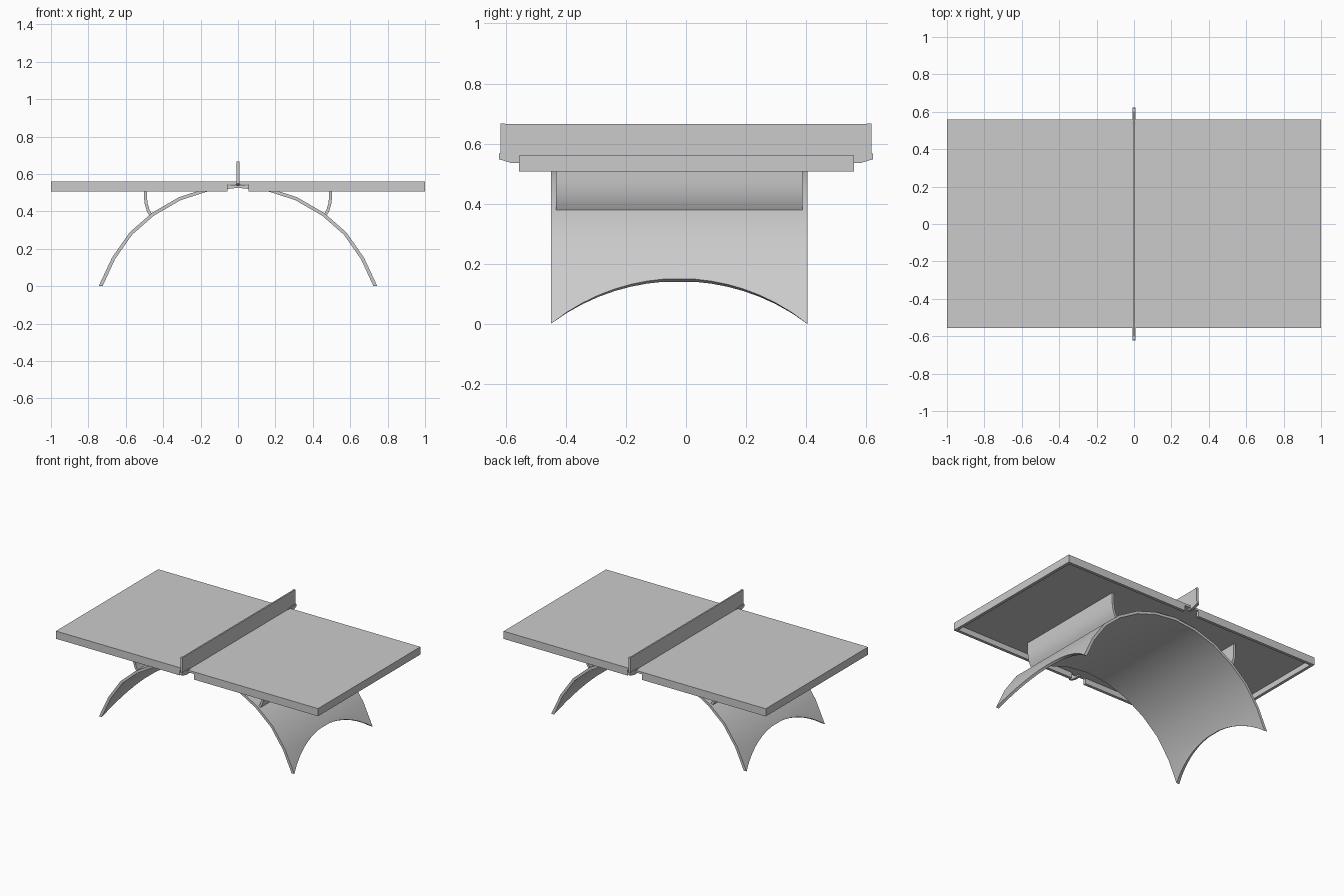
import bpy, bmesh, math
from mathutils import Vector

if "Cube" in bpy.data.objects:
    bpy.data.objects.remove(bpy.data.objects["Cube"])


def finish(name, bm, smooth=False):
    bmesh.ops.recalc_face_normals(bm, faces=bm.faces)
    me = bpy.data.meshes.new(name)
    bm.to_mesh(me)
    bm.free()
    ob = bpy.data.objects.new(name, me)
    bpy.context.collection.objects.link(ob)
    if smooth:
        bpy.ops.object.select_all(action='DESELECT')
        ob.select_set(True)
        bpy.context.view_layer.objects.active = ob
        bpy.ops.object.shade_smooth_by_angle(angle=math.radians(30))
    return ob


def box(name, x0, x1, y0, y1, z0, z1):
    bm = bmesh.new()
    bmesh.ops.create_cube(bm, size=1)
    for v in bm.verts:
        v.co = ((x0 + x1) / 2 + v.co.x * (x1 - x0),
                (y0 + y1) / 2 + v.co.y * (y1 - y0),
                (z0 + z1) / 2 + v.co.z * (z1 - z0))
    return finish(name, bm)


def offset(pts, t):
    """Shift an open xz profile sideways by t (to the right of its direction)."""
    out = []
    for i, p in enumerate(pts):
        a, b = pts[max(i - 1, 0)], pts[min(i + 1, len(pts) - 1)]
        d = (Vector(b) - Vector(a)).normalized()
        out.append((p[0] + d.y * t, p[1] - d.x * t))
    return out


def shell(name, section, ys):
    """Curved plate: section(y) gives (outer, inner) xz profiles at each y."""
    bm = bmesh.new()
    rings = []
    for y in ys:
        outer, inner = section(y)
        rings.append([bm.verts.new((x, y, z)) for x, z in outer + inner[::-1]])
    n = len(rings[0])
    for r, s in zip(rings, rings[1:]):
        for i in range(n):
            j = (i + 1) % n
            bm.faces.new((r[i], r[j], s[j], s[i]))
    for r in (rings[0], rings[-1]):
        for i in range(n // 2 - 1):
            bm.faces.new((r[i], r[i + 1], r[n - 2 - i], r[n - 1 - i]))
    return finish(name, bm, True)


# table top: thin slab with a rim below, notched at the middle of each long side
Y0, Y1, ZB, ZS, ZT = -0.556, 0.559, 0.507, 0.545, 0.56
RIM = 0.02
box("table_top", -1, 1, Y0, Y1, ZS, ZT)
for s, side in ((-1, "left"), (1, "right")):
    xs = sorted((s, s * (1 - RIM)))
    box(side + "_end_rim", *xs, Y0, Y1, ZB, ZS)
    xs = sorted((s * (1 - RIM), s * 0.055))
    box(side + "_front_rim", *xs, Y0, Y0 + RIM, ZB, ZS)
    box(side + "_back_rim", *xs, Y1 - RIM, Y1, ZB, ZS)

# arched base with scooped feet
half = [(-0.745, 0), (-0.674, 0.152), (-0.580, 0.287), (-0.46, 0.392),
        (-0.315, 0.476), (-0.16, 0.526)]
arch_out = half + [(0, 0.544)] + [(-x, z) for x, z in half[::-1]]
arch_in = offset(arch_out, 0.018)
arch_in[0], arch_in[-1] = (-0.724, 0), (0.724, 0)
YC, HW = -0.023, 0.427
R, DROP = 0.683, 0.533


def arch_section(y):
    f = (math.sqrt(R * R - (y - YC) ** 2) - DROP) / 0.151
    f = min(max(f, 0), 0.98)
    res = []
    for prof in (arch_out, arch_in):
        p = [Vector(q) for q in prof]
        p[0] = p[0].lerp(p[1], f)
        p[-1] = p[-1].lerp(p[-2], f)
        res.append([(q.x, q.y) for q in p])
    return res


shell("arched_base", arch_section, [YC + HW * (i / 8 - 1) for i in range(17)])

# curved braces between arch and table top
brace = [(0.472, 0.374), (0.487, 0.400), (0.498, 0.436), (0.503, 0.475),
         (0.503, 0.546)]
for s, side in ((-1, "left"), (1, "right")):
    o = [(s * x, z) for x, z in brace]
    i = [(s * x, z) for x, z in offset(brace, -0.016)]
    shell(side + "_brace", lambda y, o=o, i=i: (o, i), [-0.433, 0.387])

# net with end posts
box("net", -0.005, 0.005, -0.603, 0.603, ZT, 0.666)
for s, side in ((-1, "front"), (1, "back")):
    ys = sorted((s * 0.602, s * 0.617))
    box(side + "_net_post", -0.007, 0.007, *ys, 0.555, 0.667)
    # bracket clamped over the table edge
    prof = [(0.622, 0.567), (0.622, 0.548), (0.58, 0.535), (0.53, 0.535),
            (0.53, 0.562), (0.545, 0.567)]
    bm = bmesh.new()
    f = bm.faces.new([bm.verts.new((-0.009, s * y, z)) for y, z in prof])
    ext = bmesh.ops.extrude_face_region(bm, geom=[f])
    bmesh.ops.translate(bm, vec=(0.018, 0, 0), verts=[
        g for g in ext["geom"] if isinstance(g, bmesh.types.BMVert)])
    finish(side + "_net_bracket", bm)
